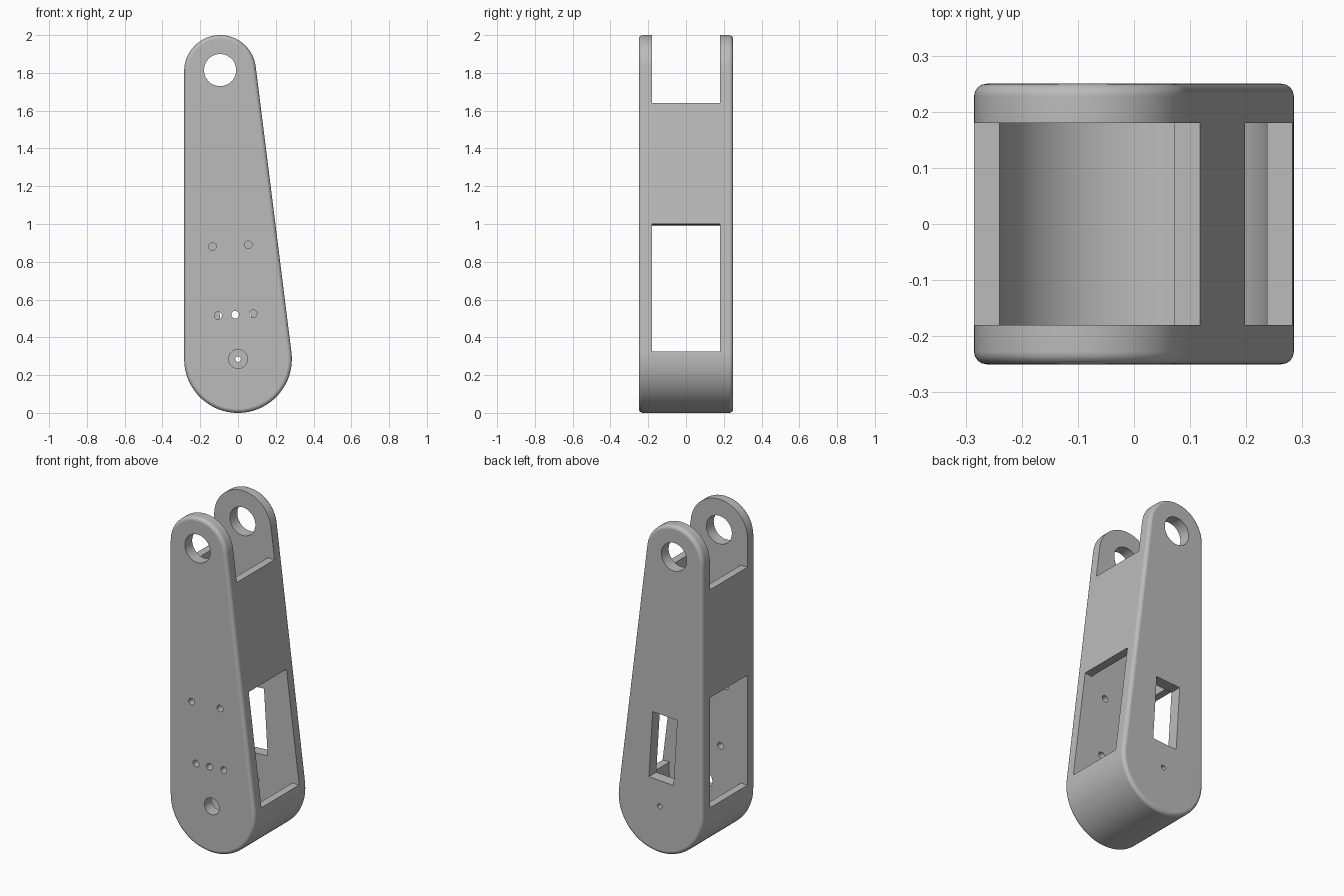
import bpy, bmesh
from math import sin, cos, acos, atan2, hypot, pi, radians
from mathutils import Vector, Matrix

if "Cube" in bpy.data.objects:
    bpy.data.objects.remove(bpy.data.objects["Cube"])

grey = bpy.data.materials.new("plain grey")
grey.use_nodes = True
grey.diffuse_color = (0.5, 0.5, 0.5, 1)
grey.node_tree.nodes["Principled BSDF"].inputs["Base Color"].default_value = (0.5, 0.5, 0.5, 1)

# Main dimensions
LOW, LOW_R = Vector((0, 0.285)), 0.285
HIGH, HIGH_R = Vector((-0.095, 1.81)), 0.19
HALF, GAP, WALL = 0.25, 0.18, 0.045
axis = HIGH - LOW
lean = atan2(axis.y, axis.x)
spread = acos((LOW_R - HIGH_R) / axis.length)
right_a, left_a = lean - spread, lean + spread


def arc(center, r, a0, a1, n):
    return [(center.x + r * cos(a0 + (a1 - a0) * i / n),
             center.y + r * sin(a0 + (a1 - a0) * i / n)) for i in range(n + 1)]


def prism(name, points, y0, y1, rim=0):
    """Extrude an x-z profile along y, optionally rounding both rims."""
    bm = bmesh.new()
    face = bm.faces.new([bm.verts.new((x, y0, z)) for x, z in points])
    ext = bmesh.ops.extrude_face_region(bm, geom=[face])
    moved = [v for v in ext["geom"] if isinstance(v, bmesh.types.BMVert)]
    bmesh.ops.translate(bm, verts=moved, vec=(0, y1 - y0, 0))
    bmesh.ops.recalc_face_normals(bm, faces=bm.faces)
    if rim:
        edges = [e for e in bm.edges if abs(e.verts[0].co.y - e.verts[1].co.y) < 1e-5]
        bmesh.ops.bevel(bm, geom=edges, offset=rim, segments=4, profile=0.5, affect='EDGES')
    mesh = bpy.data.meshes.new(name)
    bm.to_mesh(mesh)
    bm.free()
    mesh.materials.append(grey)
    obj = bpy.data.objects.new(name, mesh)
    bpy.context.collection.objects.link(obj)
    return obj


def cut(body, cutter):
    cutter.hide_render = True
    mod = body.modifiers.new("cut", 'BOOLEAN')
    mod.operation, mod.solver, mod.object = 'DIFFERENCE', 'EXACT', cutter
    bpy.ops.object.modifier_apply(modifier=mod.name)
    bpy.data.objects.remove(cutter)


def drill(body, x, z, r, y0, y1, n=24):
    cut(body, prism("drill_cutter", arc(Vector((x, z)), r, 0, 2 * pi * (n - 1) / n, n - 1), y0, y1))


# Tapered arm body with rounded rims
outline = arc(HIGH, HIGH_R, right_a, left_a, 36) + arc(LOW, LOW_R, left_a, right_a + 2 * pi, 48)
arm = prism("arm_body", outline, -HALF, HALF, 0.022)
bpy.context.view_layer.objects.active = arm
arm.select_set(True)

# Hollow interior joined with the side openings and the top fork slot
inner_r = LOW_R - WALL


def inner_x(z):
    return (inner_r - (z - LOW.y) * sin(right_a)) / cos(right_a)


SILL, LINTEL, FORK, OUT = 0.325, 1.0, 1.64, 0.5
dip = WALL * sin(right_a)
cavity = arc(LOW, inner_r, pi, 2 * pi + right_a, 48)
cavity += [(inner_x(SILL), SILL), (OUT, SILL), (OUT, LINTEL + 2 * dip),
           (inner_x(LINTEL), LINTEL - 2 * dip), (inner_x(FORK), FORK), (OUT, FORK),
           (OUT, 2.2), (-OUT, 2.2), (-OUT, FORK), (-inner_r, FORK),
           (-inner_r, LINTEL - 2 * dip), (-OUT, LINTEL - 2 * dip), (-OUT, SILL), (-inner_r, SILL)]
# Square the lintel to the sloping wall
cavity[51] = (OUT, LINTEL + (OUT - inner_x(LINTEL)) * sin(right_a))
cavity[52] = (inner_x(LINTEL), LINTEL - dip)
cut(arm, prism("cavity_cutter", cavity, -GAP, GAP))

# Pivot bores through both fork ears
drill(arm, HIGH.x, HIGH.y + 0.005, 0.085, -0.4, 0.4, 48)

# Front plate: shaft hole and screw holes
drill(arm, 0, LOW.y, 0.05, -0.4, 0, 32)
for x, z in [(-0.105, 0.515), (-0.015, 0.52), (0.08, 0.525), (-0.135, 0.88), (0.055, 0.89)]:
    drill(arm, x, z, 0.02, -0.4, 0)

# Back plate: small shaft hole and window aligned with the taper
drill(arm, 0, LOW.y, 0.015, 0, 0.4)
along = axis.normalized()
across = Vector((along.y, -along.x))
middle = LOW + along * 0.355
corners = [middle + across * 0.082 * i + along * 0.2 * j for i, j in ((-1, -1), (1, -1), (1, 1), (-1, 1))]
cut(arm, prism("window_cutter", [tuple(c) for c in corners], 0, 0.4))

# Smooth curves, crisp edges
bpy.ops.object.shade_smooth_by_angle(angle=radians(32))
weighted = arm.modifiers.new("even_shading", 'WEIGHTED_NORMAL')
weighted.keep_sharp = True
